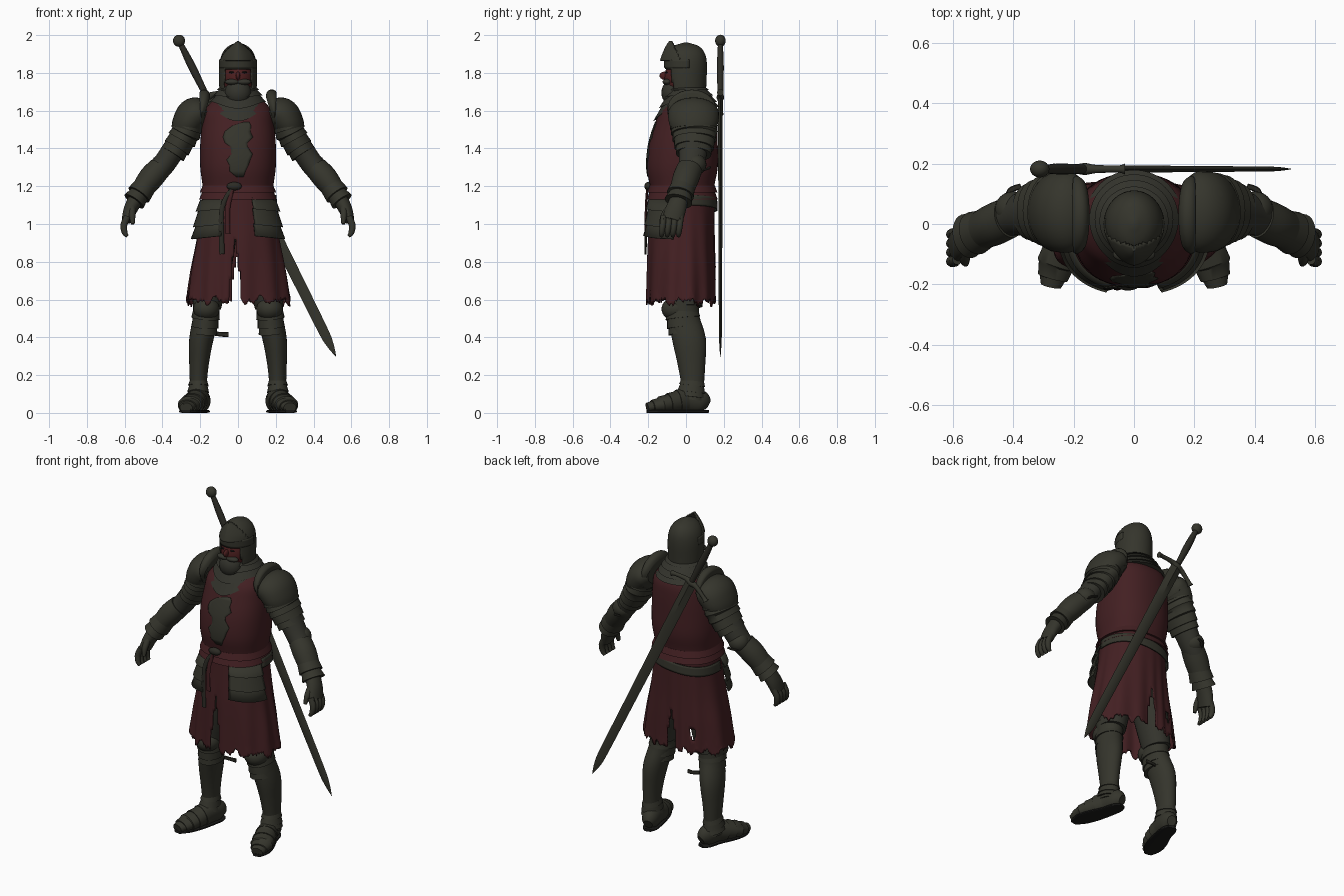
import bpy, bmesh, math, random
from mathutils import Vector
from mathutils.bvhtree import BVHTree

random.seed(4)
if "Cube" in bpy.data.objects:
    bpy.data.objects.remove(bpy.data.objects["Cube"])


def material(name, rgb):
    m = bpy.data.materials.new(name)
    m.use_nodes = True
    m.diffuse_color = (*rgb, 1)
    m.node_tree.nodes["Principled BSDF"].inputs["Base Color"].default_value = (*rgb, 1)
    return m


STEEL = material("dark steel", (0.035, 0.035, 0.025))
MAIL = material("grey mail", (0.033, 0.033, 0.025))
RED = material("dull red cloth", (0.056, 0.014, 0.016))
SKIN = material("ruddy skin", (0.075, 0.014, 0.014))
LEATHER = material("dark leather", (0.025, 0.024, 0.018))
SOLE = material("black sole", (0.01, 0.01, 0.009))
X, Y, Z = Vector((1, 0, 0)), Vector((0, 1, 0)), Vector((0, 0, 1))


def finish(name, bm, mat, thick=0):
    bmesh.ops.recalc_face_normals(bm, faces=bm.faces)
    me = bpy.data.meshes.new(name)
    bm.to_mesh(me)
    bm.free()
    me.materials.append(mat)
    ob = bpy.data.objects.new(name, me)
    bpy.context.collection.objects.link(ob)
    bpy.ops.object.select_all(action='DESELECT')
    ob.select_set(True)
    bpy.context.view_layer.objects.active = ob
    bpy.ops.object.shade_smooth_by_angle(angle=math.radians(38))
    if thick:
        sol = ob.modifiers.new("thickness", 'SOLIDIFY')
        sol.thickness = thick
    return ob


def spline(pts, m=4):
    """Smooth curve through stations (x, y, z, width, depth)."""
    out = []
    for i in range(len(pts) - 1):
        a, b, c, d = (pts[max(0, min(j, len(pts) - 1))] for j in range(i - 1, i + 3))
        for k in range(m):
            t = k / m
            out.append(tuple(q + .5 * t * (r - p + t * (2 * p - 5 * q + 4 * r - s + t * (3 * (q - r) + s - p)))
                             for p, q, r, s in zip(a, b, c, d)))
    return out + [tuple(pts[-1])]


def lames(pts, count, step):
    """Stations for overlapping plates, each flaring at its far edge."""
    curve = spline(pts, 12)
    last = len(curve) - 1
    out = []
    for i in range(count):
        for f, grow in ((i / count, 0), ((i + .97) / count, step)):
            x, y, z, a, b = curve[round(f * last)]
            out.append((x, y, z, a + grow, b + grow))
    return out


def loft(name, pts, mat, n=28, ref=Y, flat=False, power=2, side=1,
         caps=True, warp=None, cull=None, thick=0, sub=4):
    """Skin of elliptic rings along a path; side=-1 mirrors it."""
    pts = spline(pts, sub) if sub else pts
    bm = bmesh.new()
    rings = []
    for i, (x, y, z, a, b) in enumerate(pts):
        lo, hi = Vector(pts[max(i - 1, 0)][:3]), Vector(pts[min(i + 1, len(pts) - 1)][:3])
        t = Z if flat else (hi - lo).normalized()
        u = ref.cross(t).normalized()
        v = t.cross(u)
        ring = []
        for k in range(n):
            w = math.tau * k / n
            c, s = math.cos(w), math.sin(w)
            p = Vector((x, y, z)) + u * a * math.copysign(abs(c) ** (2 / power), c) \
                + v * b * math.copysign(abs(s) ** (2 / power), s)
            p = warp(p) if warp else p
            ring.append(bm.verts.new((p.x * side, p.y, p.z)))
        rings.append(ring)
    for r, q in zip(rings, rings[1:]):
        for k in range(n):
            bm.faces.new((r[k - 1], r[k], q[k], q[k - 1]))
    if caps:
        bm.faces.new(rings[0])
        bm.faces.new(rings[-1])
    if cull:
        bad = [f for f in bm.faces if cull(f.calc_center_median())]
        bmesh.ops.delete(bm, geom=bad, context='FACES')
    return finish(name, bm, mat, thick)


def ball(name, at, size, mat, side=1):
    bm = bmesh.new()
    bmesh.ops.create_uvsphere(bm, u_segments=24, v_segments=14, radius=1)
    for v in bm.verts:
        v.co = Vector(((at[0] + v.co.x * size[0]) * side, at[1] + v.co.y * size[1], at[2] + v.co.z * size[2]))
    return finish(name, bm, mat)


# Tabard: fitted chest and torn, slit skirt
chest = loft("tabard_chest", [(0, -.015, 1.13, .185, .165), (0, -.02, 1.2, .187, .17), (0, -.02, 1.3, .2, .188),
                              (0, -.015, 1.42, .2, .183), (0, 0, 1.53, .19, .165), (0, .01, 1.6, .178, .145),
                              (0, .02, 1.66, .13, .1)], RED, 48, flat=True, power=2.3)


def folds(p):
    w, drop = math.atan2(p.y, p.x), (1.15 - p.z) / .55
    k = 1 + .028 * drop * math.sin(13 * w + math.sin(3 * w))
    tatter = .02 * math.sin(17 * w) * math.sin(5 * w) + random.uniform(-.012, .012)
    return Vector((p.x * k, (p.y + .02) * k - .02, p.z + tatter * max(0, (.7 - p.z) / .1)))


def slit(c):
    front = c.y < -.1 and abs(c.x + .014) < min(.028, (.92 - c.z) * .12)
    back = c.y > .08 and abs(c.x + .006) < min(.03, (.82 - c.z) * .2)
    tear = c.y > .08 and ((c.x + .14) / .02) ** 2 + ((c.z - .7) / .03) ** 2 < 1
    return front or back or tear


loft("tabard_skirt", [(0, -.015, 1.18, .186, .165), (0, -.02, 1.05, .198, .17), (0, -.025, .9, .224, .176),
                      (0, -.025, .75, .254, .18), (0, -.025, .592, .277, .183)], RED, 180, flat=True,
     power=2.2, caps=False, warp=folds, cull=slit, thick=.008, sub=8)

# Beast emblem laid on the chest
tree = BVHTree.FromPolygons([v.co for v in chest.data.vertices], [p.vertices for p in chest.data.polygons])
bm = bmesh.new()
rows = []
for z, left, right in [(1.54, .03, .06), (1.52, -.03, .07), (1.49, -.07, .065), (1.46, -.08, .08), (1.43, -.07, .05),
                       (1.41, -.04, .05), (1.37, -.035, .078), (1.34, -.06, .065), (1.31, -.045, .055),
                       (1.28, -.045, .04), (1.25, -.01, .03)]:
    row = []
    for i in range(9):
        start = Vector((left + (right - left) * i / 8, -1, z))
        row.append(bm.verts.new(tree.ray_cast(start, Y)[0] - Y * .004))
    rows.append(row)
for r, q in zip(rows, rows[1:]):
    for i in range(8):
        bm.faces.new((r[i], r[i + 1], q[i + 1], q[i]))
finish("chest_emblem", bm, STEEL, .004)

# Sash, belt, knot and hanging tails
loft("waist_sash", lames([(0, -.02, 1.205, .186, .172), (0, -.02, 1.13, .194, .176)], 2, .012), RED, 48,
     flat=True, power=2.3, sub=0)
loft("back_belt", [(0, -.02, 1.13, .203, .185), (0, -.02, 1.075, .208, .188)], STEEL, 48, flat=True, power=2.3,
     warp=lambda p: p + Z * p.x * .12, cull=lambda c: c.y < -.06, caps=False, thick=.008)
ball("sash_knot", (-.02, -.2, 1.2), (.04, .02, .022), LEATHER)
for i, (x, low) in enumerate([(-.085, .84), (-.055, .95)]):
    loft(f"belt_tail_{i + 1}", [(-.03, -.205, 1.19, .012, .006), (x, -.212, 1.08, .013, .006),
                                (x, -.214, low, .014, .006)], RED if i else LEATHER, 8)

# Hip plates
for side, label in ((1, "left"), (-1, "right")):
    loft(label + "_hip_plates", lames([(0, -.022, 1.13, .203, .182), (0, -.025, .93, .24, .198)], 3, .013), STEEL, 80,
         flat=True, power=2.3, side=side, sub=0, caps=False, thick=.008,
         warp=lambda p: p + Z * (abs(p.x) - .17) * -.1,
         cull=lambda c: c.x * side < .085 or c.y > -.06)


# Mail collar with a point at the throat
def point_down(p):
    front = max(0, min(1, -p.y / .155)) ** 3 * max(0, 1.7 - p.z) / .08
    return p + Vector((0, -.028, -.085)) * front


loft("mail_collar", lames([(0, .005, 1.73, .09, .09), (0, .015, 1.68, .118, .118), (0, .015, 1.62, .15, .152)], 4, .012),
     MAIL, 64, flat=True, sub=0, warp=point_down)

# Head
ball("face", (0, -.015, 1.77), (.083, .1, .12), SKIN)
ball("nose", (0, -.112, 1.785), (.012, .028, .022), SKIN)
ball("beard", (0, -.066, 1.695), (.07, .064, .072), MAIL)
for side, label in ((1, "left"), (-1, "right")):
    ball(label + "_moustache", (.03, -.1, 1.752), (.04, .024, .016), MAIL, side)
    ball(label + "_eye", (.034, -.104, 1.803), (.014, .006, .005), SOLE, side)
loft("helmet", [(0, .005, 1.67, .096, .1), (0, 0, 1.75, .1, .108), (0, 0, 1.84, .099, .111), (0, 0, 1.9, .085, .101),
                (0, 0, 1.94, .053, .07), (0, 0, 1.96, .008, .012)], STEEL, 64, flat=True, thick=.008,
     cull=lambda c: c.y < -.03 and c.z < 1.825 and abs(c.x) < .074)
loft("helmet_rim", [(0, 0, 1.825, .1, .115), (0, 0, 1.87, .1, .117)], STEEL, 40, flat=True, caps=False,
     thick=.01, cull=lambda c: c.y > .02)
loft("raised_visor", [(0, 0, 1.865, .1, .138), (0, 0, 1.9, .089, .126), (0, 0, 1.94, .056, .108), (0, 0, 1.968, .012, .09)],
     STEEL, 64, flat=True, power=1.7, caps=False, thick=.008, cull=lambda c: c.y > -.03 - (c.z - 1.865) * .45)

for side, label in ((1, "left_"), (-1, "right_")):
    def part(name, pts, mat=STEEL, **kw):
        return loft(label + name, pts, mat, side=side, **kw)

    # Shoulders and arms
    part("shoulder_plate", [(.165, .04, 1.595, .058, .1), (.2, .04, 1.59, .082, .13), (.235, .04, 1.575, .092, .135),
                            (.262, .04, 1.535, .086, .13), (.274, .04, 1.5, .08, .118)])
    part("shoulder_rim", [(.17, .03, 1.6, .08, .115), (.188, .03, 1.605, .108, .13), (.2, .03, 1.605, .088, .125)])
    part("upper_arm_plates", lames([(.252, .04, 1.54, .076, .12), (.29, .045, 1.46, .072, .112),
                                    (.345, .04, 1.37, .06, .085)], 5, .009), sub=0)
    part("elbow_sleeve", [(.318, .04, 1.43, .06, .08), (.39, .03, 1.32, .06, .068), (.45, .01, 1.25, .055, .06)], MAIL)
    ball(label + "elbow_cap", (.4, .05, 1.315), (.06, .058, .056), STEEL, side)
    part("forearm_plate", [(.415, .02, 1.295, .062, .068), (.46, .0, 1.245, .066, .07), (.505, -.02, 1.185, .058, .064)])
    part("gauntlet_cuff", lames([(.485, -.012, 1.21, .058, .062), (.525, -.03, 1.155, .053, .06),
                                 (.55, -.04, 1.12, .048, .062)], 2, .013), sub=0)
    part("palm", [(.545, -.038, 1.125, .04, .048), (.57, -.055, 1.075, .036, .054), (.588, -.072, 1.02, .028, .054)])
    for i in range(4):
        y = -.118 + .03 * i
        part(f"finger_{i + 1}", [(.585, y, 1.04, .018, .017), (.604, y - .005, .995, .018, .017),
                                 (.6, y - .01, .955, .015, .015), (.586, y - .012, .935, .009, .01)], n=10)
    part("thumb", [(.56, -.085, 1.09, .018, .018), (.56, -.118, 1.045, .017, .017), (.557, -.132, 1, .01, .01)], n=10)
    part("arm_strap", [(.42, .07, 1.28, .01, .005), (.41, .11, 1.29, .01, .005), (.375, .125, 1.3, .009, .005)],
         LEATHER, n=8, ref=Z)

    # Legs
    part("thigh", [(.095, -.015, 1, .095, .12), (.125, -.01, .8, .095, .11), (.165, 0, .56, .075, .088)], MAIL)
    part("greave", [(.166, -.015, .6, .074, .085), (.172, -.01, .5, .068, .082), (.196, .018, .38, .063, .088),
                    (.207, .03, .25, .051, .072), (.21, .035, .14, .045, .06), (.21, .03, .07, .052, .066)])
    ball(label + "knee_cap", (.167, -.055, .55), (.07, .075, .062), STEEL, side)
    part("knee_plates", lames([(.169, -.02, .535, .07, .086), (.178, -.008, .42, .061, .078)], 3, .008), sub=0)
    part("ankle_plates", lames([(.209, .035, .17, .046, .061), (.212, .025, .085, .054, .07)], 3, .006), sub=0)
    foot = [(.182, .115, .045, .026, .03), (.192, .08, .06, .048, .06), (.21, 0, .068, .054, .066),
            (.238, -.08, .053, .062, .05), (.262, -.15, .04, .056, .036), (.275, -.205, .028, .028, .02)]

    def ground(p):
        return Vector((p.x, p.y, max(p.z, .006)))

    part("boot", foot, ref=Z, warp=ground)
    part("boot_plates", lames([(x, y, z, a, b) for x, y, z, a, b in foot[2:]], 5, .006), ref=Z, warp=ground, sub=0)
    part("boot_sole", [(x, y, .008, a - .004, .008) for x, y, z, a, b in foot], SOLE, ref=Z, power=4)

# Loose strap behind one knee
loft("knee_strap", [(-.12, .04, .42, .012, .006), (-.08, .05, .415, .012, .006), (-.05, .05, .415, .014, .007)],
     LEATHER, 8, ref=Y)

# Sword slung across the back
pommel = Vector((-.312, .182, 1.97))
along = Vector((.83, 0, -1.67)).normalized()
across = Y.cross(along)


def sword_part(name, stations, mat, **kw):
    loft(name, [(*(pommel + along * d), a, b) for d, a, b in stations], mat, **kw)


ball("sword_pommel", pommel, (.032, .028, .032), STEEL)
sword_part("sword_grip", [(.02, .014, .013), (.06, .017, .015), (.16, .021, .018), (.32, .016, .015)], LEATHER, n=16)
sword_part("sword_blade", [(.32, .035, .013), (.6, .035, .012), (1.2, .03, .01), (1.68, .027, .008), (1.79, .02, .006),
                           (1.868, .001, .001)], STEEL, n=4)
guard = pommel + along * .335
loft("sword_guard", [(*(guard + across * w + along * drop), r, r) for w, drop, r in
                     [(-.13, .035, .018), (-.11, .025, .012), (-.04, 0, .014), (0, 0, .02), (.04, 0, .014),
                      (.11, .025, .012), (.13, .035, .018)]], STEEL, 14)
